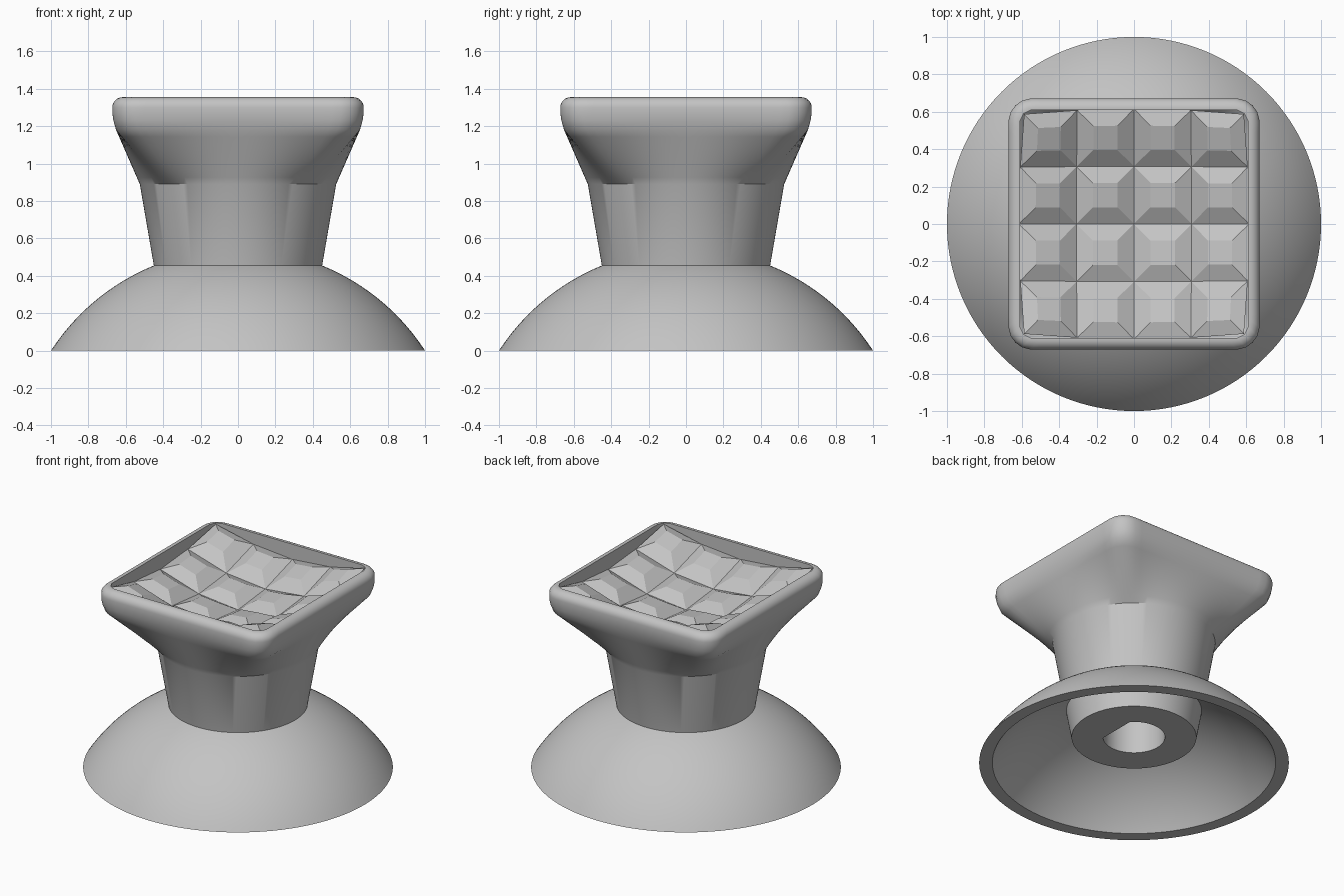
import bpy, bmesh, math

cube = bpy.data.objects.get("Cube")
if cube:
    bpy.data.objects.remove(cube, do_unlink=True)

grey = bpy.data.materials.new("light grey")
grey.use_nodes = True
grey.diffuse_color = (0.55, 0.55, 0.55, 1)
grey.node_tree.nodes["Principled BSDF"].inputs["Base Color"].default_value = grey.diffuse_color

N = 128
ANGLES = [2 * math.pi * i / N for i in range(N)]


def circle(r):
    return [r] * N


def rounded_square(half, corner):
    """Radius at each angle of a square with rounded corners."""
    out, k = [], half - corner
    for t in ANGLES:
        c, s = abs(math.cos(t)), abs(math.sin(t))
        r = half / max(c, s)
        if r * min(c, s) > k:
            b = k * (c + s)
            r = b + math.sqrt(b * b - 2 * k * k + corner * corner)
        out.append(r)
    return out


def d_shape(r, flat):
    return [min(r, flat / math.cos(t)) if math.cos(t) > 0.01 else r for t in ANGLES]


def dish_height(x, y):
    """Hollow spherical seat of the cushioned top."""
    return 1.12 + (x * x + y * y) / 3


def loft(bm, sections, closed=False):
    """Bridge rings given as (radii, z), where z may be a function of x and y."""
    rings = []
    for radii, z in sections:
        ring = []
        for r, t in zip(radii, ANGLES):
            x, y = r * math.cos(t), r * math.sin(t)
            ring.append(bm.verts.new((x, y, z(x, y) if callable(z) else z)))
        rings.append(ring)
    pairs = list(zip(rings, rings[1:]))
    if closed:
        pairs.append((rings[-1], rings[0]))
    for a, b in pairs:
        for i in range(N):
            j = (i + 1) % N
            bm.faces.new((a[i], a[j], b[j], b[i]))
    return rings


def finish(name, bm, smooth=True, fix_normals=True):
    if fix_normals:
        bmesh.ops.recalc_face_normals(bm, faces=bm.faces)
    mesh = bpy.data.meshes.new(name)
    bm.to_mesh(mesh)
    bm.free()
    mesh.materials.append(grey)
    obj = bpy.data.objects.new(name, mesh)
    bpy.context.collection.objects.link(obj)
    if smooth:
        bpy.ops.object.select_all(action="DESELECT")
        obj.select_set(True)
        bpy.context.view_layer.objects.active = obj
        bpy.ops.object.shade_smooth_by_angle(angle=math.radians(30))
    return obj


# Hollow domed skirt: outer and inner arcs about one centre
def arc(radius, start, end, steps=24):
    centre = -0.649
    a0, a1 = math.acos(start / radius), math.acos(end / radius)
    angles = [a0 + (a1 - a0) * i / steps for i in range(steps + 1)]
    return [(circle(radius * math.cos(a)), max(0, centre + radius * math.sin(a))) for a in angles]


bm = bmesh.new()
loft(bm, arc(1.192, 1.0, 0.44) + arc(1.122, 0.42, 0.915), closed=True)
finish("dome_skirt", bm)

# Stem, flared head, rolled rim and shaft socket in one loft
neck, collar = circle(0.525), rounded_square(0.652, 0.13)
sections = [(d_shape(0.2, 0.148), 0.7), (d_shape(0.2, 0.148), 0.19),
            (circle(0.403), 0.19), (circle(0.45), 0.455)]
for i in range(9):
    f = i / 8
    sections.append(([a + (b - a) * f for a, b in zip(neck, collar)], 0.89 + 0.29 * f))
sections += [(rounded_square(0.666, 0.13), 1.23), (rounded_square(0.672, 0.13), 1.27)]
for i in range(9):
    a = math.pi / 2 * i / 8
    inset = 0.055 * (1 - math.cos(a))
    sections.append((rounded_square(0.672 - inset, 0.13 - inset), 1.3 + 0.055 * math.sin(a)))
lip = rounded_square(0.61, 0.068)
sections += [(lip, 1.355), (lip, lambda x, y: min(1.35, dish_height(x, y) - 0.03))]
bm = bmesh.new()
rings = loft(bm, sections)
bm.faces.new(rings[0])
finish("knob_body", bm)

# Four by four grid of truncated pyramids following the hollow seat
CELLS, HALF, STUD = 4, 0.615, 0.055


def seat_point(u, v, lift=0):
    s = HALF * (1 - 0.045 * u * u * v * v)
    x, y = u * s, v * s
    return (x, y, min(1.352, dish_height(x, y)) + lift)


bm = bmesh.new()
step = 2 / CELLS
for i in range(CELLS):
    for j in range(CELLS):
        mid_u, mid_v = -1 + step * (i + 0.5), -1 + step * (j + 0.5)
        corners = [(-1, -1), (1, -1), (1, 1), (-1, 1)]
        base = [bm.verts.new(seat_point(mid_u + a * step / 2, mid_v + b * step / 2))
                for a, b in corners]
        top = [bm.verts.new(seat_point(mid_u + a * step * 0.21, mid_v + b * step * 0.21, STUD))
               for a, b in corners]
        bm.faces.new(top)
        for k in range(4):
            n = (k + 1) % 4
            bm.faces.new((base[k], base[n], top[n], top[k]))
bmesh.ops.remove_doubles(bm, verts=bm.verts, dist=0.0005)
finish("studded_top", bm, smooth=False, fix_normals=False)
